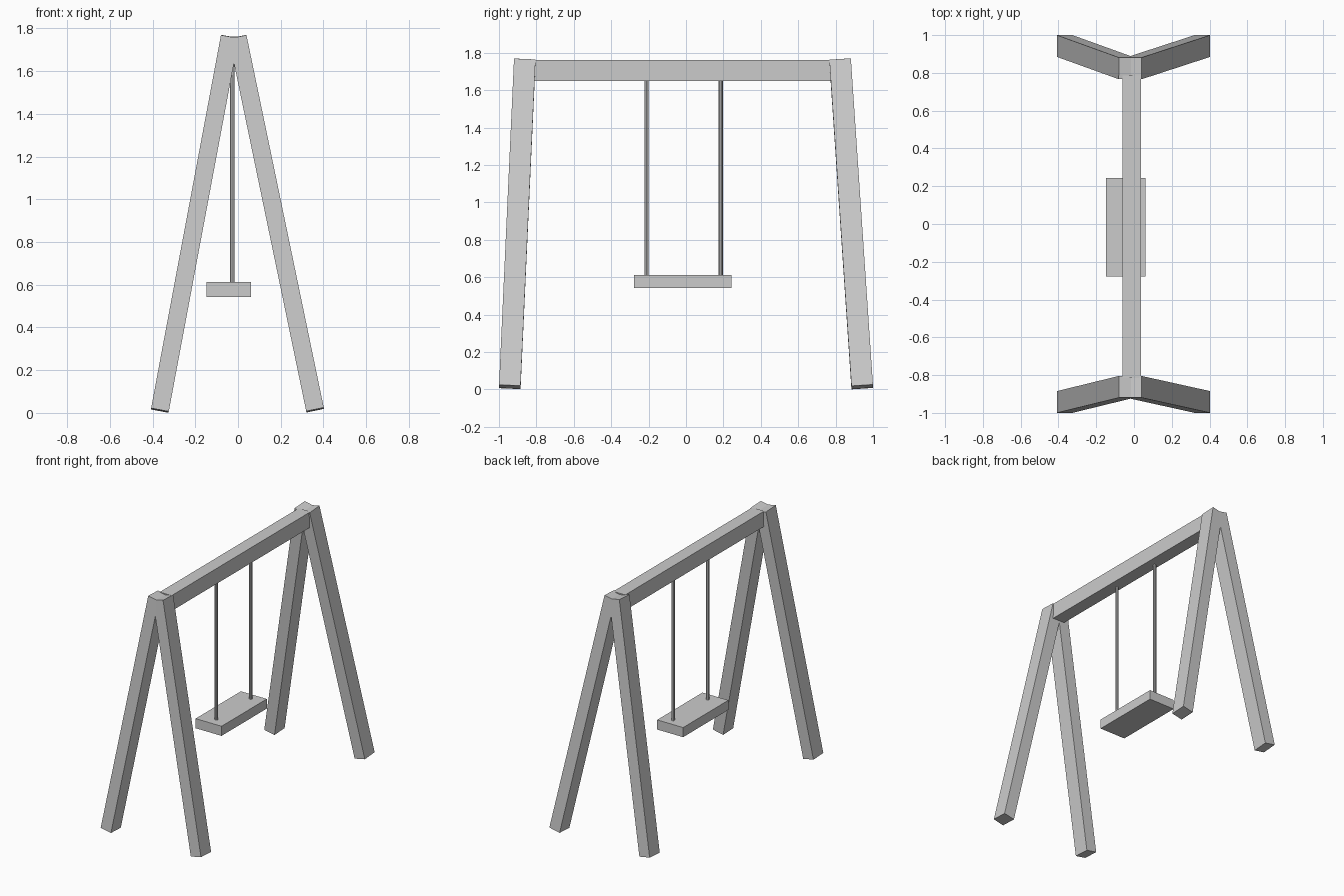
import bpy
from mathutils import Vector, Matrix

if "Cube" in bpy.data.objects:
    bpy.data.objects.remove(bpy.data.objects["Cube"])


def box(name, lo, hi):
    lo, hi = Vector(lo), Vector(hi)
    bpy.ops.mesh.primitive_cube_add(size=1, location=(lo + hi) / 2)
    ob = bpy.context.object
    ob.name = name
    ob.scale = hi - lo
    bpy.ops.object.transform_apply(location=False, rotation=False, scale=True)
    return ob


def leg(name, foot, top, width=0.084, depth=0.115):
    """Square-cut timber running from foot centre to top centre."""
    foot, top = Vector(foot), Vector(top)
    axis = top - foot
    length = axis.length
    w = axis.normalized()
    u = Vector((0, 1, 0)).cross(w).normalized()
    v = w.cross(u)
    ob = box(name, (-width / 2, -depth / 2, -length / 2),
             (width / 2, depth / 2, length / 2))
    ob.matrix_world = (Matrix.Translation((foot + top) / 2)
                       @ Matrix((u, v, w)).transposed().to_4x4())


# A-frame legs, leaning inwards at each end
for end, foot_y, top_y in (("front", -0.942, -0.862), ("back", 0.942, 0.824)):
    leg(end + "_left_leg", (-0.366, foot_y, 0.012), (-0.039, top_y, 1.759))
    leg(end + "_right_leg", (0.361, foot_y, 0.014), (-0.001, top_y, 1.758))

# Top beam
box("top_beam", (-0.06, -0.815, 1.65), (0.036, 0.785, 1.762))

# Seat
box("seat", (-0.147, -0.278, 0.542), (0.062, 0.243, 0.612))

# Hanging rods
for name, y in (("front_rod", -0.211), ("back_rod", 0.186)):
    bpy.ops.mesh.primitive_cylinder_add(vertices=8, radius=0.011, depth=1.05,
                                        location=(-0.027, y, 1.131))
    bpy.context.object.name = name
